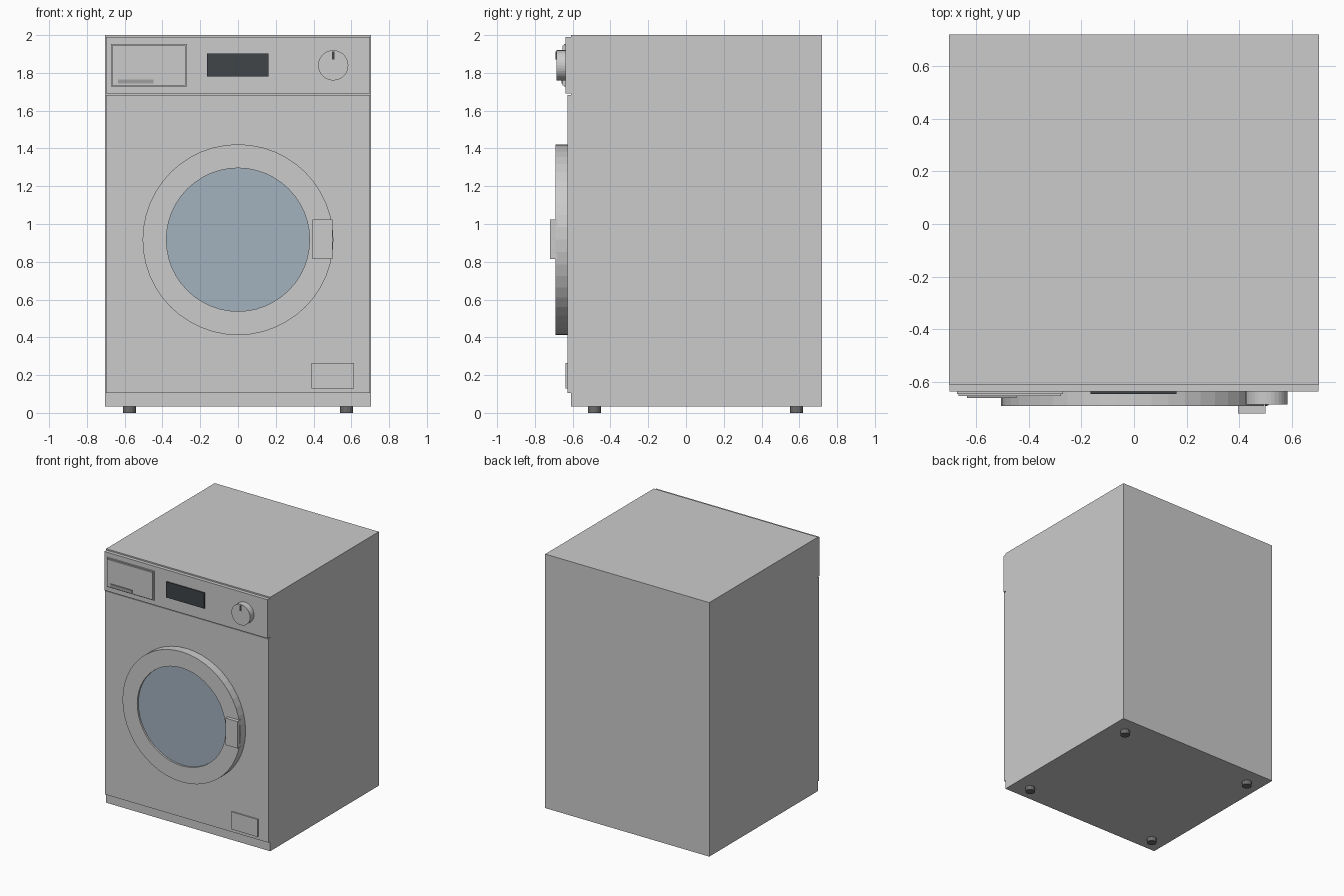
import bpy, bmesh, math
from mathutils import Matrix

if "Cube" in bpy.data.objects:
    bpy.data.objects.remove(bpy.data.objects["Cube"])


def material(name, rgb):
    m = bpy.data.materials.new(name)
    m.diffuse_color = (*rgb, 1)
    m.use_nodes = True
    m.node_tree.nodes["Principled BSDF"].inputs["Base Color"].default_value = m.diffuse_color
    return m


DARK = material("dark_display", (0.05, 0.058, 0.065))
GLASS = material("tinted_glass", (0.36, 0.44, 0.51))
TRIM = material("trim_grey", (0.35, 0.35, 0.37))
RUBBER = material("rubber", (0.15, 0.15, 0.15))


def finish(bm, name, mat=None):
    bmesh.ops.recalc_face_normals(bm, faces=bm.faces)
    me = bpy.data.meshes.new(name)
    bm.to_mesh(me)
    bm.free()
    ob = bpy.data.objects.new(name, me)
    bpy.context.collection.objects.link(ob)
    if mat:
        me.materials.append(mat)
    return ob


def box(name, x, y, z, mat=None, bevel=0):
    """Box given by (min, max) along each axis."""
    bm = bmesh.new()
    bmesh.ops.create_cube(bm, size=1)
    for v in bm.verts:
        v.co = [r[0] if c < 0 else r[1] for c, r in zip(v.co, (x, y, z))]
    ob = finish(bm, name, mat)
    if bevel:
        b = ob.modifiers.new("bevel", 'BEVEL')
        b.width, b.segments = bevel, 1
    return ob


def lathe(name, profile, x, z, sides, mat=None, closed=False):
    """Spin (radius, y) points around an axis parallel to y."""
    bm = bmesh.new()
    rings = []
    for r, y in profile:
        rings.append([bm.verts.new((x + r * math.cos(a), y, z + r * math.sin(a)))
                      for a in (2 * math.pi * i / sides for i in range(sides))])
    pairs = list(zip(rings, rings[1:]))
    if closed:
        pairs.append((rings[-1], rings[0]))
    for a, b in pairs:
        for i in range(sides):
            j = (i + 1) % sides
            bm.faces.new((a[i], a[j], b[j], b[i]))
    if not closed:
        bm.faces.new(rings[0])
        bm.faces.new(rings[-1])
    return finish(bm, name, mat)


# Cabinet and front panels
box("cabinet", (-0.703, 0.703), (-0.61, 0.719), (0.033, 2.0))
box("front_panel", (-0.7, 0.7), (-0.628, -0.6), (0.105, 1.682))
box("control_panel", (-0.7, 0.7), (-0.637, -0.6), (1.69, 1.99))
box("service_hatch", (0.39, 0.615), (-0.637, -0.62), (0.13, 0.265))

# Detergent drawer with its grip
box("drawer_frame", (-0.673, -0.27), (-0.645, -0.63), (1.727, 1.953))
box("drawer_front", (-0.666, -0.277), (-0.653, -0.63), (1.734, 1.946))
box("drawer_grip", (-0.635, -0.447), (-0.66, -0.64), (1.743, 1.764), TRIM)

# Display and programme knob
box("display", (-0.165, 0.162), (-0.645, -0.63), (1.78, 1.902), DARK)
lathe("knob", [(0.08, -0.63), (0.08, -0.686)], 0.504, 1.84, 32)
box("knob_pointer", (0.497, 0.511), (-0.69, -0.68), (1.87, 1.912), DARK)

# Round door: ring, recessed glass and handle
lathe("door_ring", [(0.505, -0.62), (0.505, -0.692), (0.379, -0.692), (0.379, -0.62)],
      0, 0.917, 48, closed=True)
lathe("door_glass", [(0.379, -0.63), (0.379, -0.678)], 0, 0.917, 48, GLASS)
box("door_handle", (0.395, 0.499), (-0.719, -0.68), (0.816, 1.024))

# Four feet
for side, sx in (("left", -1), ("right", 1)):
    for end, fy in (("front", -0.485), ("rear", 0.585)):
        bm = bmesh.new()
        bmesh.ops.create_cone(bm, cap_ends=True, segments=12, radius1=0.035, radius2=0.035,
                              depth=0.04, matrix=Matrix.Translation((sx * 0.575, fy, 0.02)))
        finish(bm, f"{end}_{side}_foot", RUBBER)
